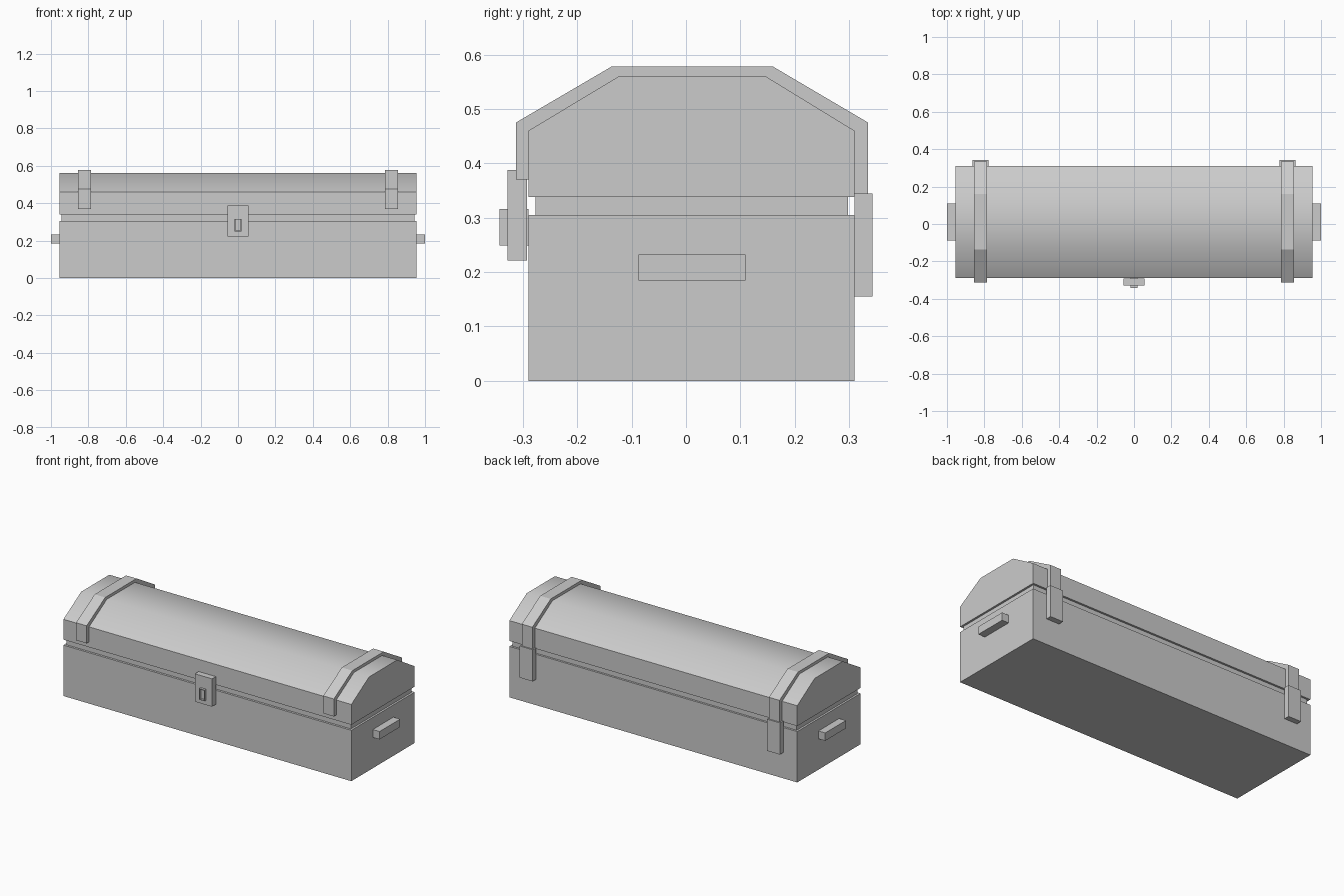
import bpy, bmesh, math

if "Cube" in bpy.data.objects:
    bpy.data.objects.remove(bpy.data.objects["Cube"])


def finish(name, bm):
    bmesh.ops.recalc_face_normals(bm, faces=bm.faces[:])
    mesh = bpy.data.meshes.new(name)
    bm.to_mesh(mesh)
    bm.free()
    obj = bpy.data.objects.new(name, mesh)
    bpy.context.collection.objects.link(obj)
    return obj


def extrude_profile(name, profile, x0, x1):
    """Extrude a (y, z) outline along x."""
    bm = bmesh.new()
    face = bm.faces.new([bm.verts.new((x0, y, z)) for y, z in profile])
    ext = bmesh.ops.extrude_face_region(bm, geom=[face], use_keep_orig=True)
    moved = [v for v in ext["geom"] if isinstance(v, bmesh.types.BMVert)]
    bmesh.ops.translate(bm, vec=(x1 - x0, 0, 0), verts=moved)
    return finish(name, bm)


def box(name, x, y, z):
    return extrude_profile(name, [(y[0], z[0]), (y[1], z[0]), (y[1], z[1]), (y[0], z[1])], *x)


# Chest body and the recessed seam under the lid
box("chest_body", (-0.955, 0.955), (-0.29, 0.31), (0, 0.305))
box("lid_seam", (-0.943, 0.943), (-0.277, 0.298), (0.305, 0.338))

# Faceted lid, softly shaded across its top
arch = [(-0.29, 0.46), (-0.122, 0.561), (0.145, 0.561), (0.31, 0.46)]
lid = extrude_profile("lid", [(-0.29, 0.338)] + arch + [(0.31, 0.338)], -0.955, 0.955)
bpy.context.view_layer.objects.active = lid
lid.select_set(True)
bpy.ops.object.shade_smooth_by_angle(angle=math.radians(40))
lid.select_set(False)

# Bands over the lid, rear hinges and end handles
outer = [(-0.313, 0.37), (-0.313, 0.475), (-0.137, 0.578),
         (0.16, 0.578), (0.335, 0.475), (0.335, 0.34)]
band = outer + [(0.31, 0.34)] + arch[::-1] + [(-0.29, 0.37)]
for side, s in (("left", -1), ("right", 1)):
    extrude_profile(f"lid_band_{side}", band, s * 0.785, s * 0.855)
    box(f"hinge_{side}", (s * 0.777, s * 0.863), (0.31, 0.343), (0.155, 0.345))
    box(f"handle_{side}", (s * 0.955, s * 1.0), (-0.087, 0.109), (0.185, 0.232))

# Front latch plate
box("latch_plate", (-0.057, 0.057), (-0.328, -0.292), (0.221, 0.388))

# Keyhole surround with a shallow recess
lock = box("keyhole_surround", (-0.018, 0.018), (-0.343, -0.29), (0.249, 0.316))
bm = bmesh.new()
bm.from_mesh(lock.data)
front = min(bm.faces, key=lambda f: f.calc_center_median().y)
bmesh.ops.inset_region(bm, faces=[front], thickness=0.006)
hole = bmesh.ops.extrude_face_region(bm, geom=[front])
bmesh.ops.delete(bm, geom=[front], context="FACES_ONLY")
bmesh.ops.translate(bm, vec=(0, 0.012, 0),
                    verts=[v for v in hole["geom"] if isinstance(v, bmesh.types.BMVert)])
bmesh.ops.recalc_face_normals(bm, faces=bm.faces[:])
bm.to_mesh(lock.data)
bm.free()
